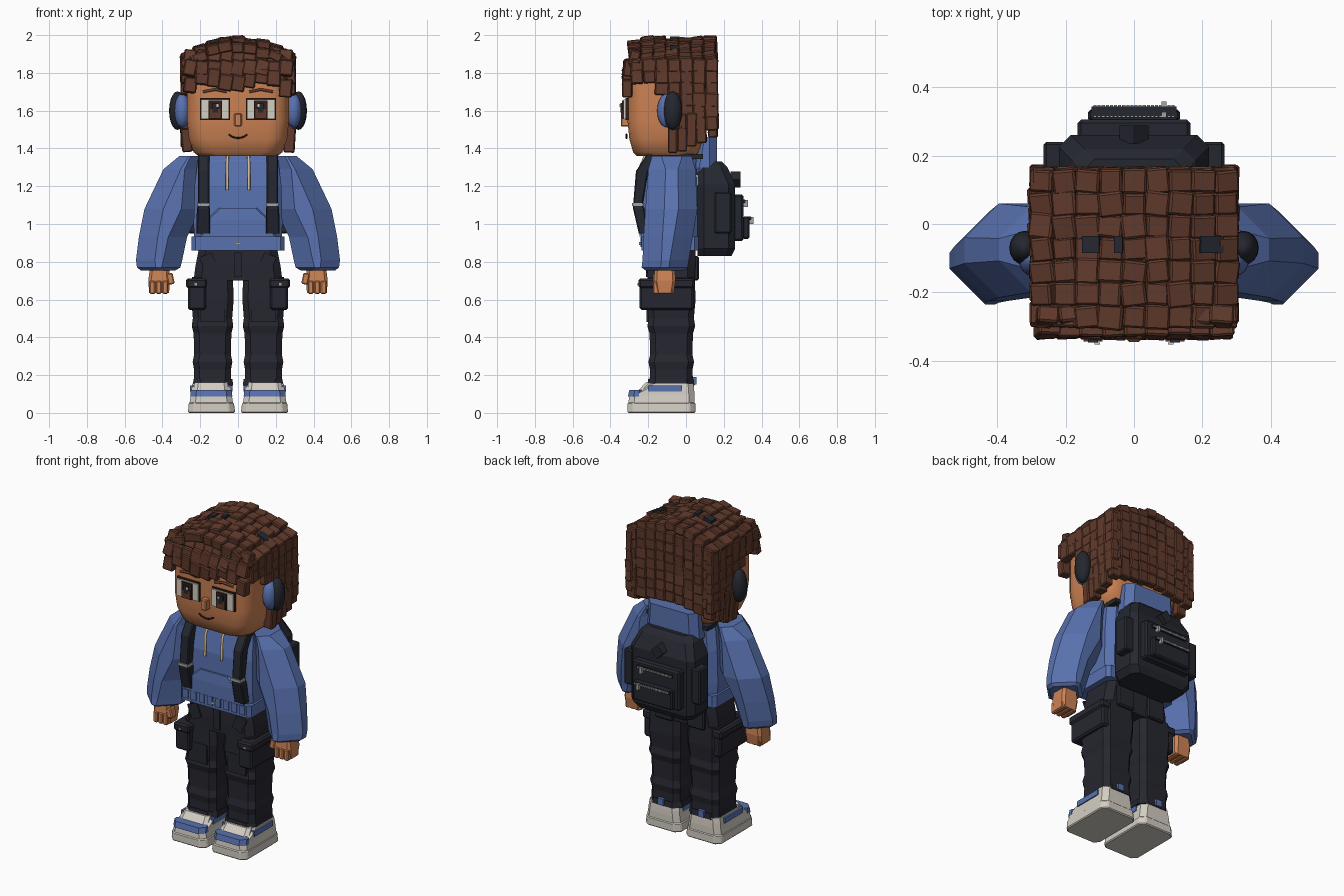
import bpy, bmesh, math, random
from mathutils import Matrix, Vector, Euler

random.seed(4)
cube = bpy.data.objects.get("Cube")
if cube:
    bpy.data.objects.remove(cube)


def material(name, *rgb):
    linear = [(c / 255 / 12.92) if c < 11 else ((c / 255 + 0.055) / 1.055) ** 2.4 for c in rgb]
    mat = bpy.data.materials.new(name)
    mat.use_nodes = True
    mat.diffuse_color = (*linear, 1)
    mat.node_tree.nodes["Principled BSDF"].inputs["Base Color"].default_value = (*linear, 1)
    return mat


skin = material("skin", 206, 131, 84)
brown = material("hair brown", 97, 58, 44)
blue = material("hoodie blue", 88, 113, 175)
charcoal = material("trouser charcoal", 38, 38, 48)
black = material("bag black", 37, 39, 48)
white = material("shoe off white", 212, 206, 195)
cream = material("cord cream", 215, 190, 152)
dark = material("dark brown", 52, 30, 24)
silver = material("zip silver", 165, 165, 165)


def finish(name, mat, bm, mirror=False, bevel=0, smooth=False):
    """Turn a bmesh into an object, with optional bevel and x mirror."""
    bmesh.ops.recalc_face_normals(bm, faces=bm.faces)
    mesh = bpy.data.meshes.new(name)
    bm.to_mesh(mesh)
    bm.free()
    mesh.materials.append(mat)
    obj = bpy.data.objects.new(name, mesh)
    bpy.context.collection.objects.link(obj)
    if bevel:
        modifier = obj.modifiers.new("Bevel", "BEVEL")
        modifier.width = bevel
        modifier.segments = 1
    if mirror:
        obj.modifiers.new("Mirror", "MIRROR").use_mirror_merge = False
    if smooth:
        bpy.ops.object.select_all(action="DESELECT")
        obj.select_set(True)
        bpy.context.view_layer.objects.active = obj
        bpy.ops.object.shade_smooth_by_angle(angle=math.radians(35))


def block(bm, centre, size, turn=(0, 0, 0)):
    matrix = Matrix.LocRotScale(Vector(centre), Euler(turn), Vector(size))
    bmesh.ops.create_cube(bm, size=1, matrix=matrix)


def box(name, mat, x, y, z, mirror=True, bevel=0, turn=(0, 0, 0)):
    """Box from (low, high) spans on each axis."""
    bm = bmesh.new()
    spans = (x, y, z)
    block(bm, [(a + b) / 2 for a, b in spans], [b - a for a, b in spans], turn)
    finish(name, mat, bm, mirror, bevel)


def loft(name, mat, rings, corner=0.04, steps=1, mirror=False, bevel=0, smooth=False):
    """Skin rounded rectangles; each ring is z, x span, y span."""
    bm = bmesh.new()
    loops = []
    for z, (xa, xb), (ya, yb) in rings:
        r = min(corner, (xb - xa) * 0.45, (yb - ya) * 0.45)
        loop = []
        for q, (cx, cy) in enumerate([(xb - r, yb - r), (xa + r, yb - r), (xa + r, ya + r), (xb - r, ya + r)]):
            for s in range(steps + 1):
                a = (q + s / steps) * math.pi / 2
                loop.append(bm.verts.new((cx + r * math.cos(a), cy + r * math.sin(a), z)))
        loops.append(loop)
    for low, high in zip(loops, loops[1:]):
        for i in range(len(low)):
            j = (i + 1) % len(low)
            bm.faces.new((low[i], low[j], high[j], high[i]))
    bm.faces.new(loops[0])
    bm.faces.new(loops[-1])
    finish(name, mat, bm, mirror, bevel, smooth)


def both(half):
    return (-half, half)


def ball(name, mat, centre, size):
    bm = bmesh.new()
    matrix = Matrix.LocRotScale(Vector(centre), None, Vector(size))
    bmesh.ops.create_uvsphere(bm, u_segments=16, v_segments=10, radius=1, matrix=matrix)
    finish(name, mat, bm, mirror=True, smooth=True)


def line(name, mat, points, radius, mirror=False):
    curve = bpy.data.curves.new(name, "CURVE")
    curve.dimensions = "3D"
    curve.bevel_depth, curve.bevel_resolution = radius, 1
    spline = curve.splines.new("POLY")
    spline.points.add(len(points) - 1)
    for point, co in zip(spline.points, points):
        point.co = (*co, 1)
    curve.materials.append(mat)
    obj = bpy.data.objects.new(name, curve)
    bpy.context.collection.objects.link(obj)
    if mirror:
        obj.modifiers.new("Mirror", "MIRROR").use_mirror_merge = False


# Head and face
loft("head", skin, [(1.36, both(.21), (-.26, .05)), (1.38, both(.235), (-.28, .07)), (1.45, both(.26), (-.3, .09)),
                    (1.55, both(.27), (-.31, .1)), (1.82, both(.27), (-.31, .1))], corner=.1, steps=4, smooth=True)
box("neck", skin, both(.1), (-.17, .02), (1.3, 1.4), mirror=False)
box("eye_rim", dark, (.043, .2), (-.32, -.29), (1.55, 1.668))
box("eye_white", white, (.047, .196), (-.33, -.32), (1.555, 1.66))
box("iris", dark, (.085, .155), (-.338, -.33), (1.555, 1.655))
box("iris_glow", brown, (.092, .148), (-.344, -.338), (1.56, 1.61))
box("pupil", black, (.105, .135), (-.347, -.338), (1.59, 1.64))
box("eye_glint", white, (.1, .115), (-.352, -.347), (1.62, 1.635))
line("eyebrow", brown, [(.06, -.315, 1.7), (.12, -.317, 1.712), (.185, -.305, 1.7)], .008, mirror=True)
box("nose", skin, both(.02), (-.345, -.3), (1.515, 1.585), mirror=False, bevel=.006)
line("mouth", dark, [(x / 100, -.315, 1.455 + (x / 36) ** 2) for x in range(-5, 6)], .005)

# Hair: a solid cap covered in tilted tiles
loft("hair_cap", brown, [(1.76, both(.28), (-.29, .14)), (1.86, both(.28), (-.29, .14)),
                         (1.9, both(.2), (-.25, .14)), (1.94, both(.08), (-.2, .13))])
box("hair_back", brown, both(.275), (-.08, .14), (1.53, 1.8), mirror=False)
tiles = bmesh.new()


def tile(centre, size, turn=(0, 0, 0), wobble=.1):
    tilt = [t + random.uniform(-wobble, wobble) for t in turn]
    size = [s * random.uniform(.95, 1.15) for s in size]
    block(tiles, centre, size, tilt)


pitch = .066
for col in range(9):
    x = (col - 4) * pitch
    for row in range(7):
        y = -.27 + row * pitch
        drop = 1.15 * x * x + (.025 if row == 0 else 0)
        tile((x, y, 1.96 - drop + random.uniform(-.012, .012)), (pitch, pitch, .05), (.08, 1.6 * x, 0), .13)
    for row in range(7):
        tile((x, .142, 1.9 - .6 * x * x - row * .061), (pitch, .045, pitch), wobble=.06)
    for row in range(3):
        sweep = .02 * math.sin(col * 1.3) - (.03 if col in (0, 8) else 0)
        lean = (-.31, -.305, -.27)[row]
        shape = (pitch, .05, .085 - .01 * row)
        tile((x * .96, lean, 1.765 + row * .06 + sweep * (row == 0)), shape, (-.12 * row, .15, 0))
for side in (-1, 1):
    for col in range(7):
        y = -.26 + col * pitch
        rows = 2 if col < 2 else 3 if col == 2 else 6
        for row in range(rows):
            tile((side * .28, y, 1.84 - row * .061), (.045, pitch, pitch * 1.05), wobble=.07)
    for col in range(4):
        tile((side * .275, -.07 + col * .05, 1.47 + .015 * col), (.055, .05, .18), (0, side * .08, 0), .05)
finish("hair_tiles", brown, tiles, bevel=.006)

# Headphones
ball("ear_cushion", blue, (.295, -.1, 1.6), (.043, .053, .09))
ball("ear_cup", black, (.32, -.07, 1.6), (.045, .05, .102))
band = bmesh.new()
for x, width in ((-.125, .05), (-.045, .025), (.225, .07)):
    block(band, (x, -.06, 1.985 - 1.15 * x * x), (width, .05, .02), (0, 1.6 * x, 0))
finish("headband", black, band)

# Hoodie
loft("torso", blue, [(.88, both(.23), (-.22, .06)), (1.0, both(.235), (-.23, .06)), (1.2, both(.23), (-.225, .06)),
                     (1.36, both(.21), (-.19, .05))])
loft("waistband", blue, [(.86, both(.245), (-.235, .065)), (.935, both(.245), (-.235, .065))], corner=.02)
ribs = bmesh.new()
for i in range(8):
    block(ribs, ((i - 3.5) * .056, -.236, .905), (.036, .012, .055))
finish("waistband_ribs", blue, ribs)
box("waist_eyelet", silver, both(.01), (-.248, -.24), (.89, .905), mirror=False)
loft("front_pocket", blue, [(.935, both(.2), (-.245, -.2)), (1.02, both(.17), (-.245, -.2)),
                            (1.085, both(.1), (-.24, -.2))], corner=.01)
loft("sleeve", blue, [(.755, (.33, .515), (-.215, -.01)), (.77, (.305, .535), (-.235, .01)), (.81, (.295, .54), (-.23, .015)),
                      (.93, (.27, .525), (-.225, .035)), (1.08, (.2, .495), (-.215, .06)), (1.29, (.19, .395), (-.2, .05)),
                      (1.36, (.2, .31), (-.18, .03))], corner=.1, mirror=True)
loft("hood", blue, [(1.26, both(.16), (.03, .16)), (1.3, both(.18), (.03, .165)), (1.46, both(.17), (.06, .165))])
loft("collar", blue, [(1.33, both(.2), (-.2, .06)), (1.38, both(.15), (-.17, .08))])
line("drawstring", cream, [(.055, -.21, 1.37), (.058, -.24, 1.31), (.057, -.245, 1.18)], .008, mirror=True)

# Hands
loft("palm", skin, [(.635, (.365, .47), (-.16, -.065)), (.7, (.36, .475), (-.17, -.055)),
                    (.78, (.365, .465), (-.165, -.06))], corner=.015, mirror=True)
fingers = bmesh.new()
for i in range(3):
    block(fingers, (.385 + i * .034, -.12, .665), (.03, .11, .07))
block(fingers, (.358, -.15, .71), (.035, .05, .06), (0, .2, 0))
finish("fingers", skin, fingers, mirror=True, bevel=.006)

# Trousers
loft("hips", charcoal, [(.7, both(.235), (-.205, .045)), (.78, both(.225), (-.205, .05)), (.88, both(.205), (-.2, .05))])
legs = []
for z, half in ((.15, .1), (.23, .098), (.27, .105), (.31, .097), (.42, .1), (.46, .11), (.5, .104), (.6, .112), (.72, .108)):
    legs.append((z, (.135 - half, .135 + half), (-.078 - half * 1.15, -.078 + half * 1.15)))
loft("leg", charcoal, legs, corner=.03, mirror=True)
loft("trouser_cuff", charcoal, [(.145, (.025, .24), (-.205, .045)), (.18, (.03, .235), (-.2, .04))], mirror=True)
box("cargo_pocket", charcoal, (.17, .265), (-.245, .04), (.545, .7), bevel=.01)
box("cargo_flap", charcoal, (.165, .275), (-.252, .045), (.66, .712), bevel=.01)
box("cargo_button", silver, (.218, .23), (-.256, -.25), (.675, .687))
box("rear_pocket", charcoal, (.05, .17), (.04, .068), (.7, .83), bevel=.008)
box("front_fly", charcoal, both(.022), (-.213, -.2), (.72, .85), mirror=False)
box("hip_pocket", charcoal, (.12, .19), (-.212, -.2), (.75, .84), turn=(0, .4, 0))
box("knee_patch", charcoal, (.07, .2), (-.21, -.19), (.48, .6))

# Shoes
loft("sole", white, [(0, (.015, .265), (-.31, .05)), (.055, (.022, .26), (-.31, .05))], corner=.03, mirror=True, bevel=.006)
loft("shoe_upper", white, [(.05, (.026, .257), (-.305, .045)), (.095, (.033, .25), (-.3, .045)),
                           (.125, (.036, .247), (-.24, .043)), (.155, (.042, .242), (-.2, .04))], corner=.03, mirror=True)
loft("toe_strap", blue, [(.086, (.03, .253), (-.308, -.22)), (.121, (.033, .25), (-.3, -.22))], corner=.03, mirror=True)
loft("shoe_tongue", white, [(.12, (.05, .235), (-.25, -.17)), (.16, (.055, .23), (-.215, -.17))], corner=.02, mirror=True)
box("side_stripe", blue, (.03, .255), (-.2, -.02), (.112, .145))
box("heel_tab", blue, (.12, .16), (.035, .055), (.15, .19))

# Backpack
loft("backpack", black, [(.83, both(.19), (.06, .24)), (.87, both(.22), (.06, .26)), (1.21, both(.22), (.06, .26)),
                         (1.3, both(.18), (.06, .22)), (1.33, both(.15), (.06, .19))], corner=.035)
box("side_pouch", black, (.2, .264), (.15, .24), (.95, 1.17), bevel=.008)
box("large_pocket", black, both(.165), (.25, .305), (.91, 1.155), mirror=False, bevel=.01)
box("small_pocket", black, both(.135), (.3, .335), (.92, 1.04), mirror=False, bevel=.008)
for label, back, z in (("upper", .305, 1.12), ("lower", .335, 1.03)):
    box(label + "_zip_tape", black, both(.125), (back - .01, back + .008), (z - .01, z + .01), mirror=False)
    teeth = bmesh.new()
    for i in range(20):
        block(teeth, ((i - 9.5) * .012, back + .008, z), (.009, .01, .011))
    finish(label + "_zip_teeth", silver, teeth)
    box(label + "_zip_pull", silver, (.08, .095), (back, back + .023), (z - .03, z + .008), mirror=False)
box("diamond_patch", black, both(.03), (.235, .288), (1.205, 1.265), mirror=False, turn=(0, math.pi / 4, 0))
loft("strap", black, [(.95, (.148, .22), (-.25, -.2)), (1.08, (.148, .218), (-.28, -.22)),
                      (1.1, (.152, .212), (-.28, -.23)), (1.28, (.152, .212), (-.265, -.2)),
                      (1.365, (.152, .212), (-.21, -.15))], corner=.006, mirror=True)
box("shoulder_strap", black, (.152, .212), (-.19, .09), (1.345, 1.37))
box("strap_buckle", silver, (.15, .214), (-.287, -.23), (1.095, 1.112))
